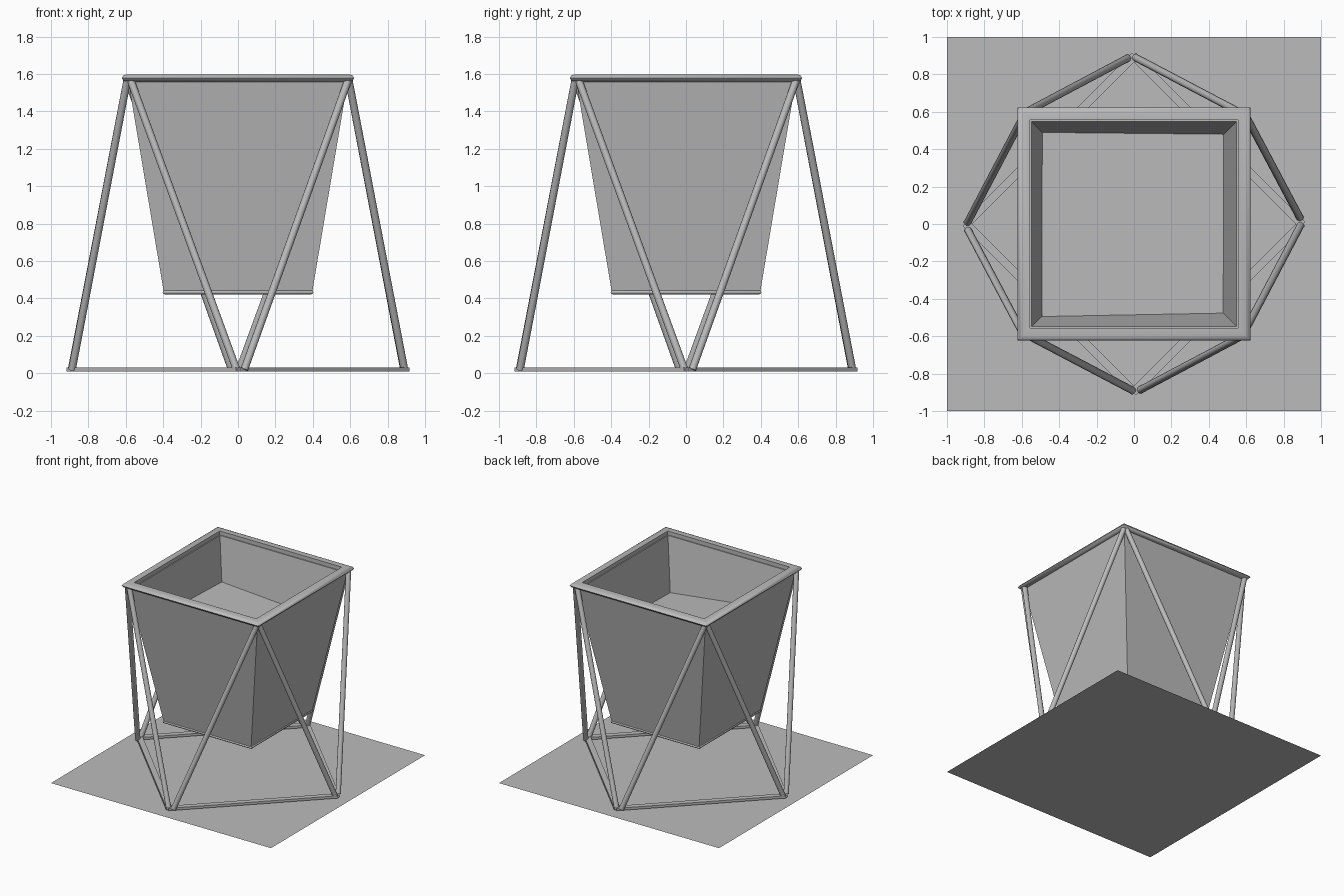
import bpy, bmesh, math
from mathutils import Vector, Matrix

cube = bpy.data.objects.get("Cube")
if cube:
    bpy.data.objects.remove(cube, do_unlink=True)

grey = bpy.data.materials.new("plain grey")
grey.use_nodes = True
colour = (0.5, 0.5, 0.5, 1)
grey.diffuse_color = colour
grey.node_tree.nodes["Principled BSDF"].inputs["Base Color"].default_value = colour


def add_object(name, bm, smooth=False):
    mesh = bpy.data.meshes.new(name)
    bmesh.ops.recalc_face_normals(bm, faces=bm.faces)
    bm.to_mesh(mesh)
    bm.free()
    mesh.materials.append(grey)
    obj = bpy.data.objects.new(name, mesh)
    bpy.context.collection.objects.link(obj)
    if smooth:
        bpy.ops.object.select_all(action='DESELECT')
        obj.select_set(True)
        bpy.context.view_layer.objects.active = obj
        bpy.ops.object.shade_smooth_by_angle(angle=math.radians(50))
    return obj


def square_loft(name, profile, closed=False, smooth=False):
    """Sweep (half width, height) points around a square."""
    bm = bmesh.new()
    rings = [[bm.verts.new((r * sx, r * sy, z))
              for sx, sy in ((-1, -1), (1, -1), (1, 1), (-1, 1))] for r, z in profile]
    pairs = list(zip(rings, rings[1:]))
    if closed:
        pairs.append((rings[-1], rings[0]))
    else:
        bm.faces.new(rings[0])
        bm.faces.new(rings[-1])
    for a, b in pairs:
        for i in range(4):
            j = (i + 1) % 4
            bm.faces.new((a[i], a[j], b[j], b[i]))
    return add_object(name, bm, smooth)


def rod(name, start, end, radius, turn):
    """Round bar between two points, turned about the vertical axis."""
    start, end = turn @ Vector(start), turn @ Vector(end)
    axis = end - start
    rot = axis.to_track_quat('Z', 'Y').to_matrix().to_4x4()
    bm = bmesh.new()
    bmesh.ops.create_cone(bm, cap_ends=True, segments=12, radius1=radius,
                          radius2=radius, depth=axis.length,
                          matrix=Matrix.Translation((start + end) / 2) @ rot)
    add_object(name, bm, True)


# Ground sheet
bm = bmesh.new()
bmesh.ops.create_grid(bm, x_segments=1, y_segments=1, size=1)
add_object("ground_sheet", bm)

# Tapered hollow planter box
square_loft("planter_walls", [(0.397, 0.435), (0.587, 1.565), (0.547, 1.565), (0.37, 0.5)])

# Rounded slab under the planter
square_loft("planter_base", [(0.39, 0.42), (0.40, 0.426), (0.403, 0.434),
                             (0.40, 0.441), (0.39, 0.446)], smooth=True)

# Rounded rim
square_loft("planter_rim", [(0.555, 1.562), (0.597, 1.558), (0.612, 1.564), (0.622, 1.578),
                            (0.613, 1.592), (0.597, 1.597), (0.555, 1.597)],
            closed=True, smooth=True)

# Slightly tilted soil surface
bm = bmesh.new()
bm.faces.new([bm.verts.new(p) for p in ((-0.492, -0.5, 1.25), (0.48, -0.48, 1.14),
                                        (0.485, 0.482, 1.16), (-0.492, 0.494, 1.22))])
add_object("soil", bm)

# Leg pairs and floor bars repeat on all four sides
for side, quarter in (("front", 0), ("left", 1), ("back", 2), ("right", 3)):
    turn = Matrix.Rotation(quarter * math.pi / 2, 4, 'Z')
    rod(side + "_leg_a", (-0.008, -0.89, 0.02), (-0.575, -0.592, 1.57), 0.02, turn)
    rod(side + "_leg_b", (0.034, -0.887, 0.02), (0.59, -0.592, 1.57), 0.02, turn)
    bm = bmesh.new()
    spin = turn @ Matrix.Rotation(math.pi / 4, 4, 'Z')
    place = Matrix.Translation((0, -0.633, 0.02))
    size = Matrix.Diagonal((1.28, 0.044, 0.02, 1))
    bmesh.ops.create_cube(bm, size=1, matrix=spin @ place @ size)
    add_object(side + "_floor_bar", bm)
